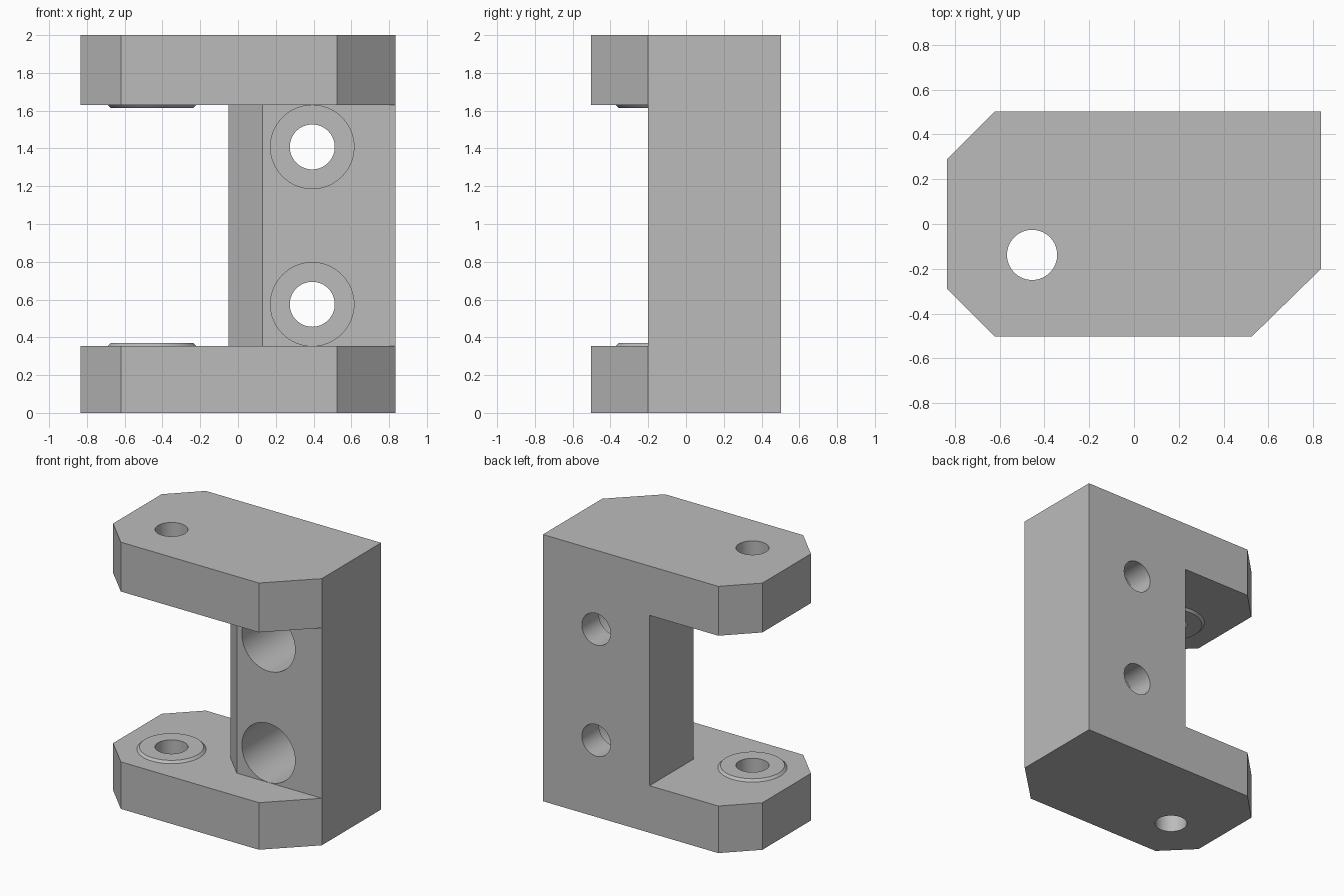
import bpy, bmesh, math
from mathutils import Matrix, Vector

if "Cube" in bpy.data.objects:
    bpy.data.objects.remove(bpy.data.objects["Cube"])

grey = bpy.data.materials.new("light grey")
grey.diffuse_color = (0.5, 0.5, 0.5, 1)
grey.use_nodes = True
grey.node_tree.nodes["Principled BSDF"].inputs["Base Color"].default_value = grey.diffuse_color

Z_LOW, Z_HIGH = 0.353, 1.63          # inner faces of the two arms
PIN = (-0.455, -0.138)               # pin hole centre
BOLTS = (0.575, 1.408)               # bolt heights
BOLT_X = 0.393


def finish(name, bm):
    bmesh.ops.recalc_face_normals(bm, faces=bm.faces)
    mesh = bpy.data.meshes.new(name)
    bm.to_mesh(mesh)
    bm.free()
    mesh.materials.append(grey)
    ob = bpy.data.objects.new(name, mesh)
    bpy.context.collection.objects.link(ob)
    return ob


def prism(name, outline, z0, z1):
    bm = bmesh.new()
    face = bm.faces.new([bm.verts.new((x, y, z0)) for x, y in outline])
    side = bmesh.ops.extrude_face_region(bm, geom=[face])["geom"]
    bmesh.ops.translate(bm, vec=(0, 0, z1 - z0),
                        verts=[v for v in side if isinstance(v, bmesh.types.BMVert)])
    return finish(name, bm)


def cylinder(name, start, end, r0, r1=None):
    a, b = Vector(start), Vector(end)
    turn = (b - a).to_track_quat('Z', 'Y').to_matrix().to_4x4()
    bm = bmesh.new()
    bmesh.ops.create_cone(bm, cap_ends=True, segments=64, radius1=r0,
                          radius2=r0 if r1 is None else r1, depth=(b - a).length,
                          matrix=Matrix.Translation((a + b) / 2) @ turn)
    return finish(name, bm)


def combine(target, tool, operation):
    mod = target.modifiers.new(tool.name, 'BOOLEAN')
    mod.object, mod.operation, mod.solver = tool, operation, 'EXACT'
    bpy.context.view_layer.objects.active = target
    bpy.ops.object.modifier_apply(modifier=mod.name)
    bpy.data.objects.remove(tool)


# Chamfered block
bracket = prism("bracket", [(-0.62, 0.503), (0.835, 0.503), (0.835, -0.2), (0.525, -0.503),
                            (-0.62, -0.503), (-0.835, -0.288), (-0.835, 0.288)], 0, 2)

# Opening between the arms, leaving the upright with its bevelled corner
opening = prism("opening", [(-1, 1), (-0.05, 1), (-0.05, -0.02), (0.13, -0.2),
                            (1, -0.2), (1, -1), (-1, -1)], Z_LOW, Z_HIGH)
combine(bracket, opening, 'DIFFERENCE')

# Raised bosses on the inner faces of the arms
for z, d in ((Z_LOW, 1), (Z_HIGH, -1)):
    boss = cylinder("boss", (*PIN, z), (*PIN, z + 0.017 * d), 0.235, 0.218)
    combine(bracket, boss, 'UNION')

# Pin hole through both arms
combine(bracket, cylinder("pin_hole", (*PIN, -0.5), (*PIN, 2.5), 0.112), 'DIFFERENCE')

# Bolt holes with deep counterbores from the front
for z in BOLTS:
    combine(bracket, cylinder("counterbore", (BOLT_X, -0.4, z), (BOLT_X, 0.3, z), 0.221),
            'DIFFERENCE')
    combine(bracket, cylinder("bolt_hole", (BOLT_X, 0, z), (BOLT_X, 1, z), 0.119),
            'DIFFERENCE')

# Smooth bores, sharp edges
bpy.ops.object.select_all(action='DESELECT')
bracket.select_set(True)
bpy.context.view_layer.objects.active = bracket
bpy.ops.object.shade_smooth_by_angle(angle=math.radians(30))
